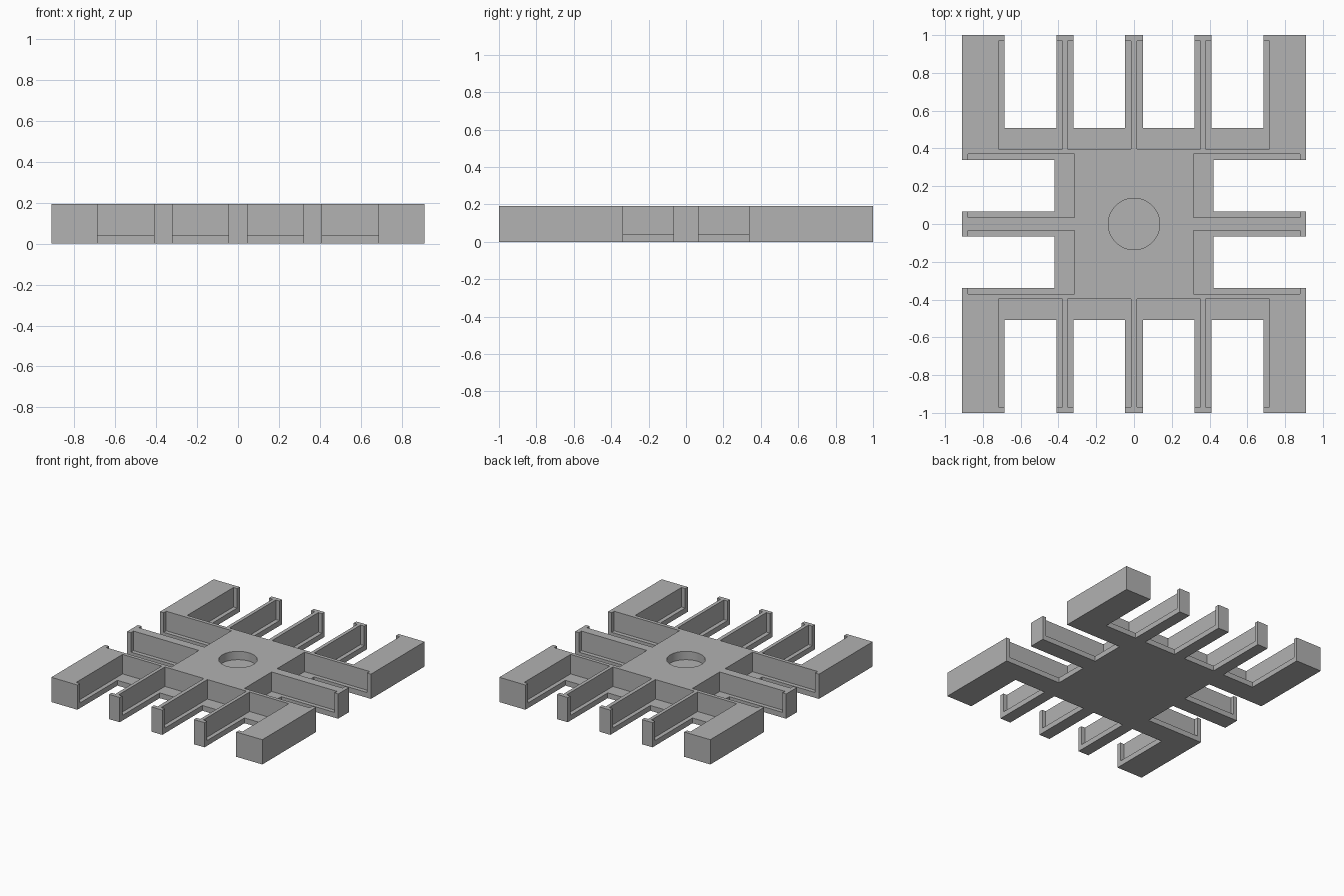
import bpy, bmesh
from mathutils import Matrix, Vector

cube = bpy.data.objects.get("Cube")
if cube:
    bpy.data.objects.remove(cube, do_unlink=True)

W, D, H = 0.91, 1.0, 0.193     # half width, half depth, height
LEDGE = 0.041                  # height of the rim under each pocket
LIP = 0.032                    # how far each pocket undercuts its opening

grey = bpy.data.materials.new("grey")
grey.use_nodes = True
colour = (0.445, 0.445, 0.445, 1)
grey.diffuse_color = colour
grey.node_tree.nodes["Principled BSDF"].inputs["Base Color"].default_value = colour


def make_object(name, bm):
    mesh = bpy.data.meshes.new(name)
    bm.to_mesh(mesh)
    bm.free()
    mesh.materials.append(grey)
    obj = bpy.data.objects.new(name, mesh)
    bpy.context.collection.objects.link(obj)
    return obj


def add_box(bm, x0, x1, y0, y1, z0, z1):
    centre = Vector((x0 + x1, y0 + y1, z0 + z1)) / 2
    size = Vector((x1 - x0, y1 - y0, z1 - z0, 1))
    bmesh.ops.create_cube(bm, size=1, matrix=Matrix.Translation(centre) @ Matrix.Diagonal(size))


def add_mirrored(bm, x0, x1, y0, y1, z0, z1):
    """The same box in all four quadrants."""
    for sx in (1, -1):
        for sy in (1, -1):
            xs, ys = sorted((sx * x0, sx * x1)), sorted((sy * y0, sy * y1))
            add_box(bm, *xs, *ys, z0, z1)


def cut(target, cutter):
    cutter.hide_render = True
    mod = target.modifiers.new("cut", 'BOOLEAN')
    mod.operation, mod.solver, mod.object = 'DIFFERENCE', 'EXACT', cutter
    bpy.context.view_layer.objects.active = target
    bpy.ops.object.modifier_apply(modifier=mod.name)
    bpy.data.objects.remove(cutter, do_unlink=True)


# Solid block
bm = bmesh.new()
add_box(bm, -W, W, -D, D, 0, H)
tray = make_object("slotted_tray", bm)

# Through slots, and the wider pockets above them
slots, pockets = bmesh.new(), bmesh.new()
for x0, x1 in ((0.047, 0.32), (0.411, 0.685)):
    add_mirrored(slots, x0, x1, 0.507, D + 0.1, -0.1, H + 0.2)
    add_mirrored(pockets, x0 - LIP, x1 + LIP, 0.398, D - LIP, LEDGE, H + 0.1)
y0, y1 = 0.066, 0.338
add_mirrored(slots, 0.42, W + 0.1, y0, y1, -0.1, H + 0.2)
add_mirrored(pockets, 0.314, W - LIP, y0 - LIP, y1 + LIP, LEDGE, H + 0.1)
cut(tray, make_object("pocket_cutter", pockets))
cut(tray, make_object("slot_cutter", slots))

# Round blind recess in the middle
bm = bmesh.new()
bmesh.ops.create_cone(bm, cap_ends=True, segments=64, radius1=0.136, radius2=0.136,
                      depth=0.2, matrix=Matrix.Translation((0, 0, H - 0.065 + 0.1)))
cut(tray, make_object("recess_cutter", bm))

# Smooth the recess wall, keep every edge sharp
bpy.ops.object.select_all(action='DESELECT')
tray.select_set(True)
bpy.context.view_layer.objects.active = tray
bpy.ops.object.shade_smooth_by_angle()
